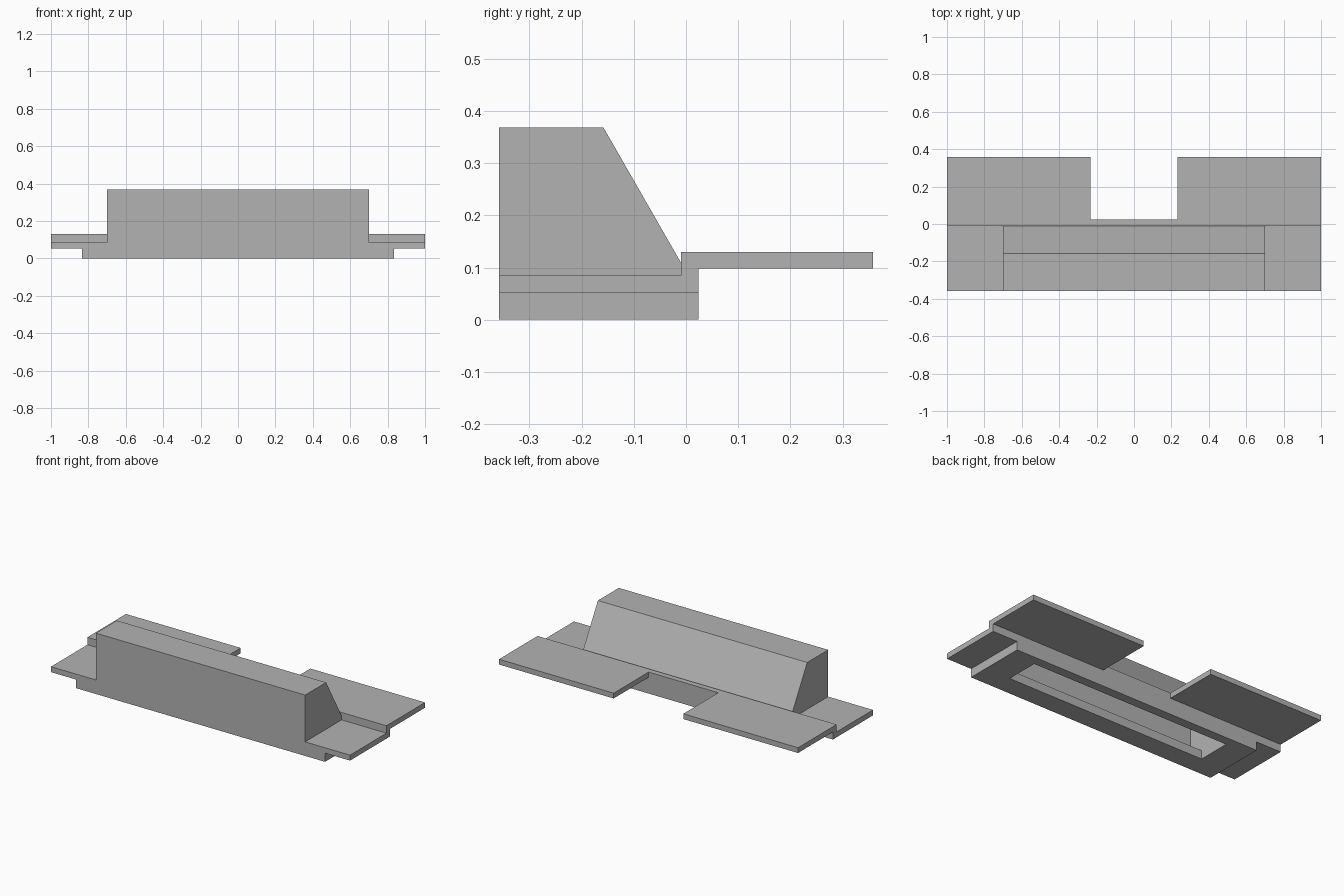
import bpy
import bmesh

default = bpy.data.objects.get("Cube")
if default:
    bpy.data.objects.remove(default, do_unlink=True)

GREY = (0.45, 0.45, 0.45, 1.0)
grey = bpy.data.materials.new("plain_grey")
grey.use_nodes = True
grey.diffuse_color = GREY
grey.node_tree.nodes["Principled BSDF"].inputs["Base Color"].default_value = GREY


def prism(name, profile, x0, x1):
    """Extrude a closed (y, z) profile along x."""
    bm = bmesh.new()
    face = bm.faces.new([bm.verts.new((x0, y, z)) for y, z in profile])
    ext = bmesh.ops.extrude_face_region(bm, geom=[face])
    verts = [g for g in ext["geom"] if isinstance(g, bmesh.types.BMVert)]
    bmesh.ops.translate(bm, verts=verts, vec=(x1 - x0, 0, 0))
    bmesh.ops.recalc_face_normals(bm, faces=bm.faces)
    mesh = bpy.data.meshes.new(name)
    bm.to_mesh(mesh)
    bm.free()
    mesh.materials.append(grey)
    obj = bpy.data.objects.new(name, mesh)
    bpy.context.collection.objects.link(obj)
    return obj


def rect(y0, y1, z0, z1):
    return [(y0, z0), (y1, z0), (y1, z1), (y0, z1)]


def combine(target, other, operation):
    """Apply a boolean and remove the second solid."""
    mod = target.modifiers.new(operation, "BOOLEAN")
    mod.operation = operation
    mod.solver = "EXACT"
    mod.object = other
    bpy.context.view_layer.objects.active = target
    bpy.ops.object.modifier_apply(modifier=mod.name)
    bpy.data.objects.remove(other, do_unlink=True)


FRONT, RAIL, BACK, TAIL = -0.358, -0.01, 0.024, 0.358

# Wide deck with a raised rail along its back edge
body = prism("housing_body", [(FRONT, 0.052), (BACK, 0.052), (BACK, 0.13),
                              (RAIL, 0.13), (RAIL, 0.085), (FRONT, 0.085)], -1, 1)

# Narrower foot under the deck
combine(body, prism("foot", rect(FRONT, BACK, 0, 0.07), -0.833, 0.833), "UNION")

# Tall ridge with a sloping back
combine(body, prism("ridge", [(FRONT, 0.07), (0, 0.07), (0, 0.093), (RAIL, 0.11),
                              (-0.158, 0.368), (FRONT, 0.368)], -0.7, 0.7), "UNION")

# Two rear shelves
for x0, x1 in ((-1, -0.233), (0.233, 1)):
    combine(body, prism("rear_shelf", rect(0, TAIL, 0.098, 0.13), x0, x1), "UNION")

# Hollow inside the ridge, opening through the foot
combine(body, prism("hollow_cutter", [(-0.327, 0.052), (-0.032, 0.052), (-0.032, 0.085),
                                      (-0.178, 0.335), (-0.327, 0.335)], -0.667, 0.667),
        "DIFFERENCE")
combine(body, prism("opening_cutter", rect(-0.235, -0.032, -0.05, 0.07), -0.667, 0.667),
        "DIFFERENCE")
